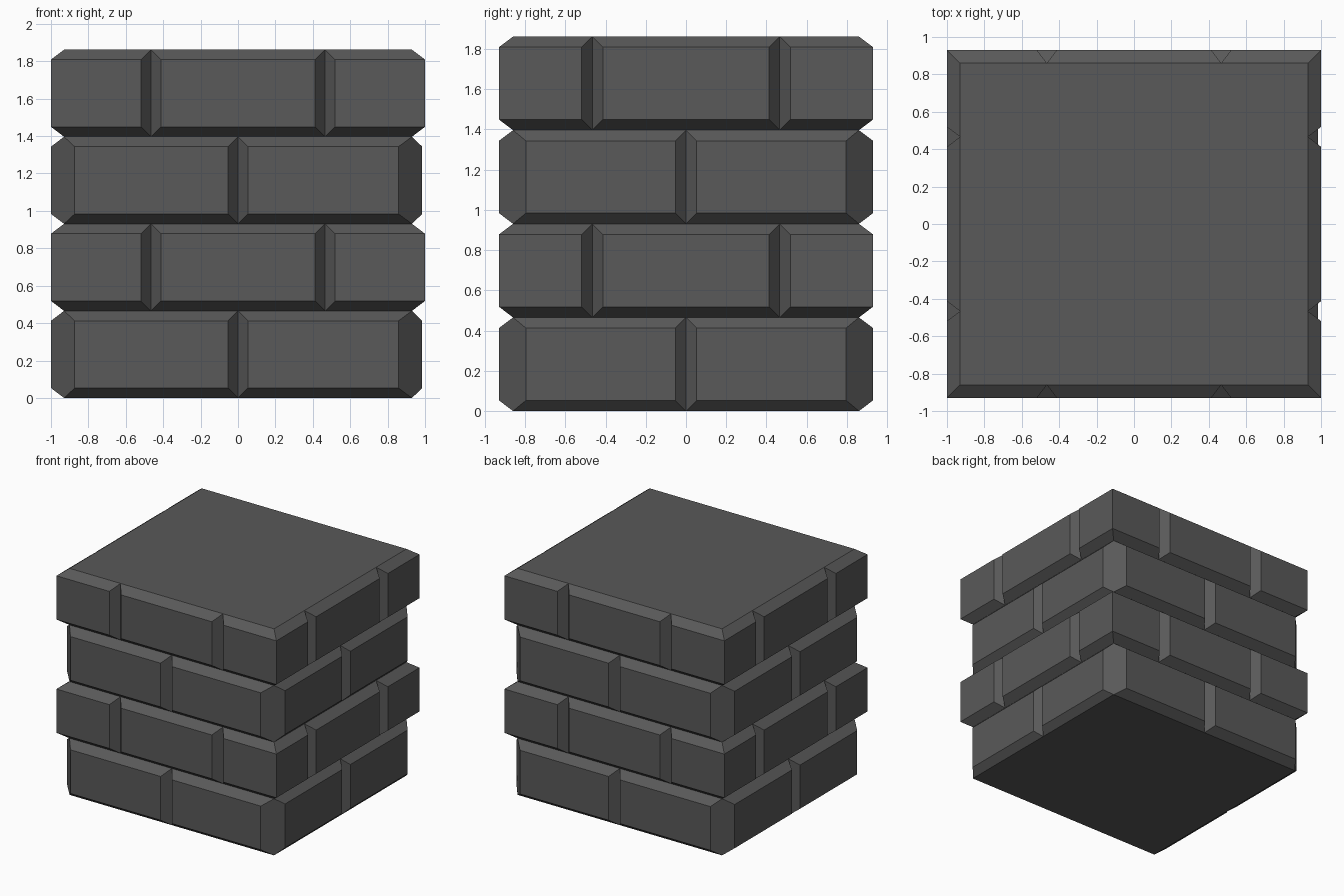
import bpy, bmesh
from mathutils import Vector

if "Cube" in bpy.data.objects:
    bpy.data.objects.remove(bpy.data.objects["Cube"])

H = 0.4655               # course height
BEV = 0.053              # bevel height and half width of a joint
IN_X, IN_Y = 0.93, 0.86  # groove depth lines
OUT_Y = 0.93             # outer face of front and back

mat = bpy.data.materials.new("dark_stone")
mat.diffuse_color = (0.1, 0.1, 0.1, 1)
mat.use_nodes = True
mat.node_tree.nodes["Principled BSDF"].inputs["Base Color"].default_value = mat.diffuse_color


def corner(sx, sy, out_x, chamfered):
    """Corner node: inner point, outer point before, outer point after."""
    inner = (sx * IN_X, sy * IN_Y)
    if not chamfered:
        p = (sx * out_x, sy * OUT_Y)
        return ("corner", inner, p, p)
    px = (sx * out_x, sy * 0.796)
    py = (sx * (out_x - 0.127), sy * OUT_Y)
    return ("corner", inner, px, py) if sx * sy > 0 else ("corner", inner, py, px)


def course(name, z0, out_right, joints, chamfered, bottom=False, top=False):
    # walk round the course anticlockwise: corner, then the joints of that side
    sides = [(-1, -1, (1, 0), (0, -1), IN_Y, OUT_Y),
             (1, -1, (0, 1), (1, 0), IN_X, out_right),
             (1, 1, (-1, 0), (0, 1), IN_Y, OUT_Y),
             (-1, 1, (0, -1), (-1, 0), IN_X, 1.0)]
    nodes = []
    for sx, sy, d, n, inn, out in sides:
        d, n = Vector(d), Vector(n)
        nodes.append(corner(sx, sy, out_right if sx > 0 else 1.0, chamfered))
        for t in joints:
            nodes.append(("joint", d * t + n * inn,
                          d * (t - BEV) + n * out, d * (t + BEV) + n * out))

    bm = bmesh.new()

    def pair(p, lo, hi):
        return [bm.verts.new((p[0], p[1], z0 + z)) for z in (lo, hi)]

    rings = []
    for kind, i, a, b in nodes:
        inner = pair(i, 0, H)
        before = pair(a, BEV, H - BEV)
        after = before if a == b else pair(b, BEV, H - BEV)
        rings.append((kind, inner, before, after))

    for k, (kind, i, a, b) in enumerate(rings):
        _, i2, a2, _ = rings[(k + 1) % len(rings)]
        bm.faces.new((b[0], a2[0], a2[1], b[1]))      # brick face
        bm.faces.new((i[0], i2[0], a2[0], b[0]))      # lower bevel
        bm.faces.new((b[1], a2[1], i2[1], i[1]))      # upper bevel
        if kind == "joint":                           # V groove
            bm.faces.new((a[0], i[0], i[1], a[1]))
            bm.faces.new((i[0], b[0], b[1], i[1]))
        elif a is not b:                              # cut-off corner
            bm.faces.new((a[0], i[0], b[0], b[1], i[1], a[1]))
    if bottom:
        bm.faces.new([r[1][0] for r in reversed(rings)])
    if top:
        bm.faces.new([r[1][1] for r in rings])

    me = bpy.data.meshes.new(name)
    bm.to_mesh(me)
    bm.free()
    me.materials.append(mat)
    bpy.context.collection.objects.link(bpy.data.objects.new(name, me))


# alternating courses: chamfered two-brick rows and square three-brick rows
for row in range(4):
    if row % 2 == 0:
        course(f"brick_course_{row + 1}", row * H, 0.985, (0,), True, bottom=row == 0)
    else:
        course(f"brick_course_{row + 1}", row * H, 1.0, (-0.466, 0.466), False, top=row == 3)
